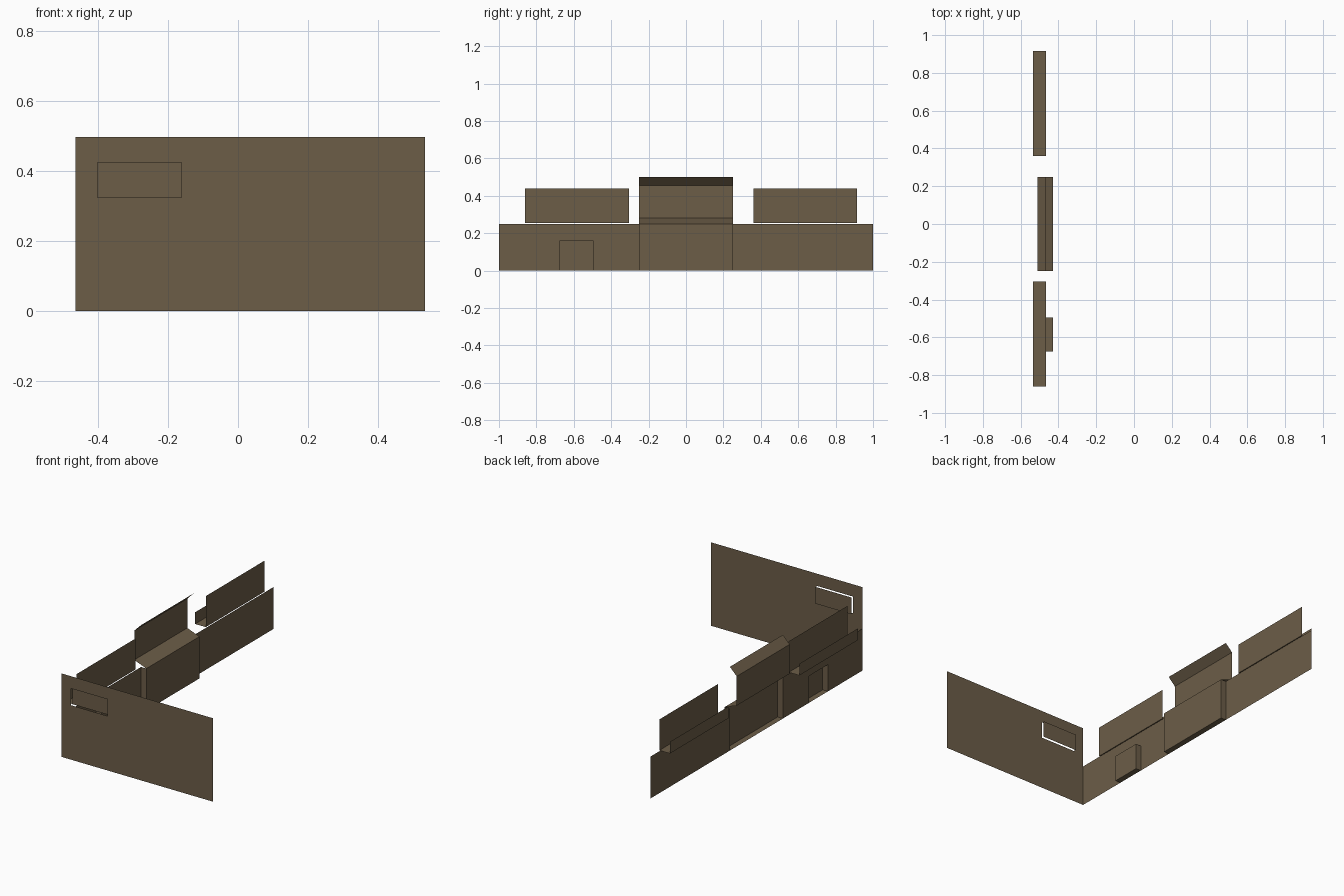
import bpy

if "Cube" in bpy.data.objects:
    bpy.data.objects.remove(bpy.data.objects["Cube"])

brown = bpy.data.materials.new("earth brown")
brown.diffuse_color = (0.15, 0.11, 0.064, 1)
brown.use_nodes = True
brown.node_tree.nodes["Principled BSDF"].inputs["Base Color"].default_value = brown.diffuse_color


def make(name, verts, faces):
    mesh = bpy.data.meshes.new(name)
    mesh.from_pydata(verts, [], faces)
    mesh.materials.append(brown)
    obj = bpy.data.objects.new(name, mesh)
    bpy.context.collection.objects.link(obj)
    return obj


def sweep(name, profile, y0, y1):
    """Open sheet: an (x, z) profile drawn out along y."""
    n = len(profile)
    verts = [(x, y, z) for y in (y0, y1) for x, z in profile]
    make(name, verts, [(i, i + 1, n + i + 1, n + i) for i in range(n - 1)])


def panel(name, us, zs, hole, place):
    """Flat grid panel with the cells in `hole` left open."""
    w = len(us)
    verts = [place(u, z) for z in zs for u in us]
    faces = [(j * w + i, j * w + i + 1, (j + 1) * w + i + 1, (j + 1) * w + i)
             for j in range(len(zs) - 1) for i in range(w - 1) if (i, j) not in hole]
    make(name, verts, faces)


def cheek(name, y, z):
    """Side plate closing the end of a projecting bay."""
    make(name, [(WALL, y, 0), (BAY, y, 0), (BAY, y, z), (WALL, y, z)], [(0, 1, 2, 3)])


WALL, BAY, BACK = -0.465, -0.43, -0.535
MID = 0.25
D0, D1, DZ = -0.675, -0.495, 0.16

# End wall with a window opening, and the loose window plate just behind it
panel("end_wall", (WALL, -0.402, -0.162, 0.535), (0, 0.325, 0.425, 0.498), {(1, 1)},
      lambda x, z: (x, -1, z))
panel("window_plate", (-0.402, -0.162), (0.325, 0.425), set(), lambda x, z: (x, -0.985, z))

# Long low wall, open behind both projecting bays
panel("long_wall", (-1, D0, D1, -MID, MID, 1), (0, DZ, 0.25), {(1, 0), (3, 0), (3, 1)},
      lambda y, z: (WALL, y, z))

# Small bay: floor, face and top, with its two cheeks
sweep("small_bay", [(WALL, 0), (BAY, 0), (BAY, DZ), (WALL, DZ)], D0, D1)
for y in (D0, D1):
    cheek("small_bay_cheek", y, DZ)

# Central bay: floor, face, sloping sill, back panel and canted top flap
sweep("central_bay", [(WALL, 0), (BAY, 0), (BAY, 0.25), (-0.51, 0.28),
                      (-0.51, 0.455), (WALL, 0.5)], -MID, MID)
for y in (-MID, MID):
    cheek("central_bay_cheek", y, 0.25)

# Upper panels, each with a ledge and a low upstand behind
for y0, y1 in ((-0.86, -0.305), (0.36, 0.915)):
    sweep("upper_panel", [(WALL, 0.44), (WALL, 0.255), (BACK, 0.255), (BACK, 0.325)], y0, y1)
